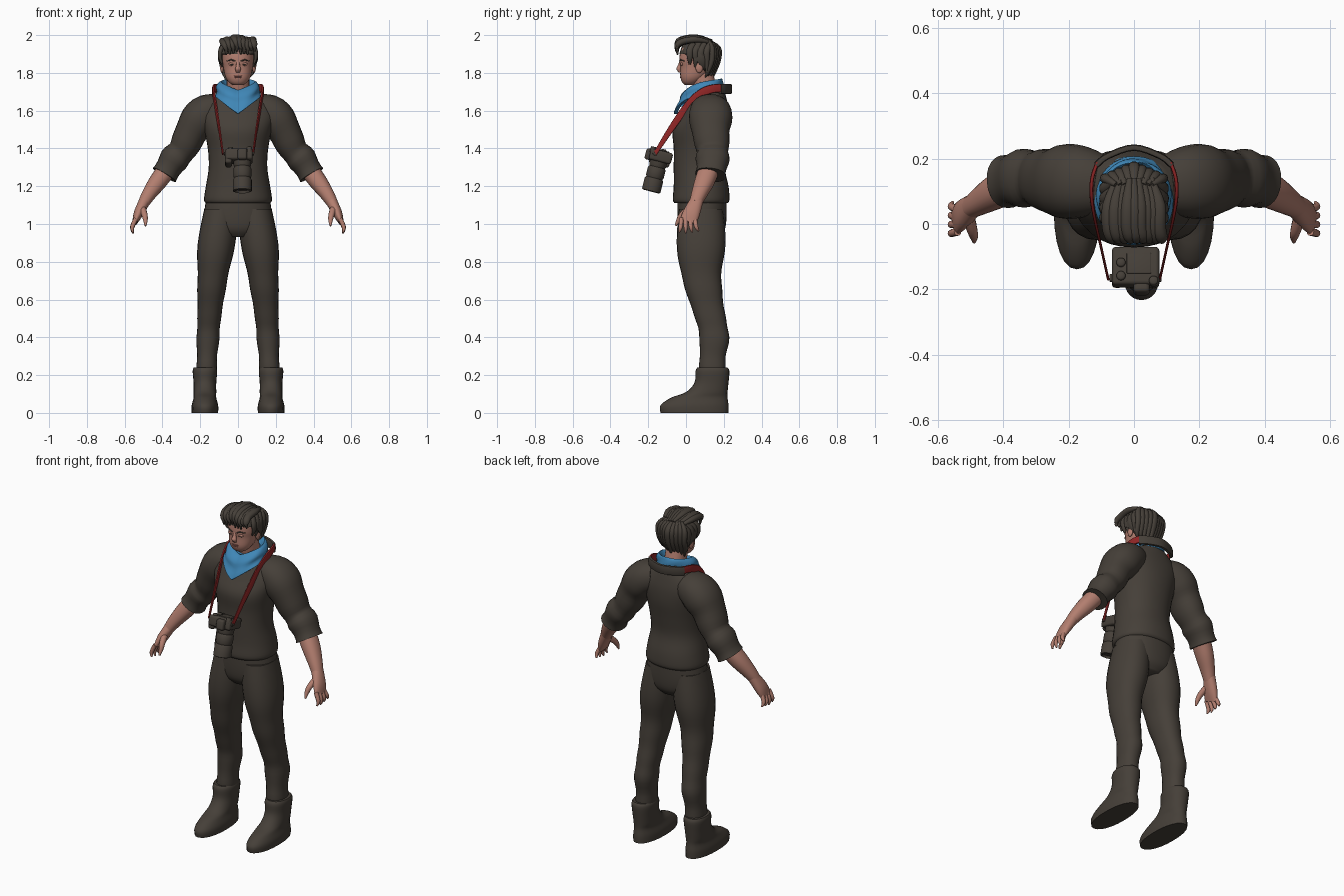
import bpy, bmesh, math, random
from mathutils import Vector, Matrix

if "Cube" in bpy.data.objects:
    bpy.data.objects.remove(bpy.data.objects["Cube"], do_unlink=True)
random.seed(4)
Y, Z = Vector((0, 1, 0)), Vector((0, 0, 1))
SIDES = {"left": 1, "right": -1}


def material(name, *colour):
    paint = bpy.data.materials.new(name)
    paint.use_nodes = True
    paint.diffuse_color = (*colour, 1)
    shader = paint.node_tree.nodes["Principled BSDF"]
    shader.inputs["Base Color"].default_value = (*colour, 1)
    shader.inputs["Roughness"].default_value = .8
    return paint


BROWN = material("dark_brown", .06, .05, .04)
SKIN = material("skin", .45, .21, .16)
LIP = material("lip", .33, .12, .1)
BLUE = material("scarf_blue", .05, .24, .47)
RED = material("strap_red", .29, .02, .02)


def finish(name, bm, paint):
    """Turn a bmesh into a smooth-shaded object with sharp edges kept."""
    bmesh.ops.recalc_face_normals(bm, faces=bm.faces)
    mesh = bpy.data.meshes.new(name)
    bm.to_mesh(mesh)
    bm.free()
    mesh.materials.append(paint)
    part = bpy.data.objects.new(name, mesh)
    bpy.context.collection.objects.link(part)
    bpy.ops.object.select_all(action="DESELECT")
    part.select_set(True)
    bpy.context.view_layer.objects.active = part
    bpy.ops.object.shade_smooth_by_angle(angle=math.radians(50))


def join_rows(name, rows, paint):
    """Join closed rows of points into one capped surface."""
    bm = bmesh.new()
    rows = [[bm.verts.new(point) for point in row] for row in rows]
    for low, high in zip(rows, rows[1:]):
        for i in range(len(low)):
            bm.faces.new((low[i - 1], low[i], high[i], high[i - 1]))
    bm.faces.new(rows[0])
    bm.faces.new(rows[-1])
    finish(name, bm, paint)


def smooth_path(rings, steps):
    """Pass a smooth curve through rings of any number of values."""
    points = [Vector(ring) for ring in rings]
    points = [points[0], *points, points[-1]]
    path = []
    for before, start, end, after in zip(points, points[1:], points[2:], points[3:]):
        leave, arrive = (end - before) / 2, (after - start) / 2
        for k in range(steps):
            t = k / steps
            ease = t * t * (3 - 2 * t)
            path.append(start.lerp(end, ease) + leave * (t * (1 - t) ** 2) - arrive * (t * t * (1 - t)))
    return path + [points[-1]]


def loft(name, rings, paint, side=1, ref=Y, flat=False, sides=24, power=2.2,
         steps=4, depth=1, ripple=0, matrix=Matrix()):
    """Rings are x, y, z, half width and, unless depth sets it, half depth along ref."""
    rings = [ring if len(ring) > 4 else (*ring, ring[3] * depth) for ring in rings]
    path = smooth_path(rings, steps)
    last = len(path) - 1
    rows = []
    for i, ring in enumerate(path):
        along = path[min(i + 1, last)] - path[max(i - 1, 0)]
        tangent = Z if flat else along.to_3d().normalized()
        deep = (ref - tangent * ref.dot(tangent)).normalized()
        wide = deep.cross(tangent)
        crease = 1 + ripple * math.sin(i * 1.3) * i / last
        row = []
        for k in range(sides):
            c, s = math.cos(math.tau * k / sides), math.sin(math.tau * k / sides)
            point = (ring.to_3d() + wide * math.copysign(abs(c) ** (2 / power), c) * ring[3] * crease
                     + deep * math.copysign(abs(s) ** (2 / power), s) * ring[4] * crease)
            point.x *= side
            row.append(matrix @ point)
        rows.append(row)
    join_rows(name, rows, paint)


def stack(name, rings, paint, x=0, **options):
    """Level rings given as y, z, half width, half depth."""
    loft(name, [(x, *ring) for ring in rings], paint, flat=True, **options)


def ball(name, place, size, paint):
    bm = bmesh.new()
    bmesh.ops.create_uvsphere(bm, u_segments=20, v_segments=12, radius=1,
                              matrix=Matrix.LocRotScale(place, None, size))
    finish(name, bm, paint)


# Sweater body with a rolled hem, and trouser hips
stack("sweater_body", [
    (.08, 1.11, .17, .14), (.08, 1.13, .18, .15), (.08, 1.2, .17, .145), (.07, 1.3, .155, .135),
    (.075, 1.4, .16, .14), (.08, 1.5, .18, .15), (.1, 1.58, .2, .13), (.11, 1.64, .175, .11),
    (.115, 1.7, .1, .09)], BROWN, sides=32)
stack("trouser_hips", [(.085, 1.15, .165, .13), (.085, 1.04, .18, .13), (.085, .97, .155, .12),
                       (.085, .93, .08, .09)], BROWN, sides=32)

# Limbs
LEG = [(.08, 1.08, .09), (.08, .9, .1), (.08, .75, .083), (.1, .62, .072),
       (.13, .5, .062), (.15, .4, .06), (.14, .28, .053), (.14, .2, .053)]
BOOT = [(.045, 0, .07, .18), (.045, .04, .07, .18), (.07, .08, .06, .15), (.11, .11, .06, .11),
        (.135, .16, .06, .09), (.14, .22, .065, .09), (.14, .24, .06, .08)]
SLEEVE = [(.1, .12, 1.61, .08), (.18, .13, 1.58, .1), (.24, .13, 1.5, .09),
          (.29, .14, 1.4, .075), (.34, .14, 1.34, .075), (.39, .13, 1.26, .068)]
FOREARM = [(.36, .13, 1.31, .05), (.42, .1, 1.23, .048), (.47, .07, 1.16, .038), (.5, .05, 1.11, .03)]
PALM = [(.49, .06, 1.13, .03, .034), (.525, .03, 1.06, .026, .045), (.545, .01, 1.01, .014, .044)]
THUMB = [(.51, .03, 1.09, .02), (.495, -.02, 1.05, .016), (.49, -.04, 1.02, .012), (.49, -.055, .99, .005)]
for label, side in SIDES.items():
    loft(label + "_trouser_leg", [(.17 - .07 * z * z, y, z, width) for y, z, width in LEG],
         BROWN, side, flat=True, depth=1.3, ripple=.04)
    stack(label + "_boot", BOOT, BROWN, x=.175, side=side)
    loft(label + "_sleeve", SLEEVE, BROWN, side, depth=1.15, ripple=.06)
    loft(label + "_forearm", FOREARM, SKIN, side, depth=1.1)
    loft(label + "_palm", PALM, SKIN, side)
    loft(label + "_thumb", THUMB, SKIN, side, sides=10)
    # Fingers fan out, the middle ones longest
    for i, finger in enumerate(("index", "middle", "ring", "little")):
        y = i * .023 - .024
        reach = .06 - .006 * abs(i - 1)
        loft(f"{label}_{finger}_finger", [
            (.54, y, 1.03, .012), (.56, y * 1.2, 1.01 - reach / 2, .011),
            (.555, y * 1.5, 1.01 - reach, .004)], SKIN, side, sides=10)

# Neck, head and face
loft("neck", [(0, .12, 1.64, .06), (0, .08, 1.81, .06)], SKIN)
stack("head", [
    (.02, 1.735, .025, .025), (.025, 1.75, .048, .045), (.04, 1.78, .067, .07), (.06, 1.83, .078, .09),
    (.065, 1.87, .083, .1), (.07, 1.93, .08, .095), (.075, 1.96, .05, .06)], SKIN, sides=32)
stack("nose", [(-.024, 1.868, .008, .008), (-.033, 1.84, .01, .01), (-.038, 1.82, .015, .013),
               (-.03, 1.802, .01, .008)], SKIN, sides=12)
ball("upper_lip", (0, -.025, 1.784), (.024, .008, .004), LIP)
ball("lower_lip", (0, -.025, 1.776), (.02, .008, .004), LIP)
for label, side in SIDES.items():
    loft(label + "_eyebrow", [(.014, -.033, 1.861, .003), (.035, -.029, 1.869, .004),
                              (.06, -.008, 1.862, .002)], BROWN, side, sides=8)
    ball(label + "_eyelid", (.033 * side, -.022, 1.846), (.017, .008, .009), SKIN)
    ball(label + "_eye", (.033 * side, -.026, 1.844), (.011, .005, .004), BROWN)
    ball(label + "_ear", (.085 * side, .07, 1.83), (.01, .02, .03), SKIN)

# Hair: scalp shell tucked inside the head over the face, then swept clumps
bm = bmesh.new()
bmesh.ops.create_uvsphere(bm, u_segments=64, v_segments=40, radius=1)
scalp = Vector((0, .07, 1.884))
for vert in bm.verts:
    angle = math.atan2(vert.co.y, vert.co.x)
    wave = 1 + .02 * math.sin(14 * angle + 5 * vert.co.z)
    point = vert.co * Vector((.1, .11, .106)).length / 3 ** .5 * wave + scalp
    if point.z < 1.9 and point.y < .035 + max(0, 1.87 - point.z):
        point = scalp.lerp(point, .55)
    vert.co = point
finish("hair_cap", bm, BROWN)
for i in range(9):
    x = (i - 4) * .019
    lift = .012 * math.cos(x * 20) + random.uniform(-.006, .005)
    tip = random.uniform(-.012, .012)
    loft(f"fringe_clump_{i + 1}", [
        (x * .7, .14, 1.955 + lift, .008), (x, .06, 1.972 + lift, .02), (x, -.01, 1.965 + lift, .022),
        (x + .01, -.045, 1.945 + lift, .018), (x + .014, -.045, 1.905 + tip, .004)],
        BROWN, ref=Z, sides=10, depth=.8)
    back = .172 - abs(x) * .45
    loft(f"back_clump_{i + 1}", [
        (x * .7, .12, 1.97, .01), (x * 1.1, back, 1.93, .018), (x * 1.1, back, 1.87, .018),
        (x, back - .02, 1.81, .014), (x * .8, back - .035, 1.77 + tip, .004)],
        BROWN, sides=10, depth=.8)
for label, side in SIDES.items():
    for i in range(4):
        y = .02 + i * .03
        loft(f"{label}_side_clump_{i + 1}", [
            (.07, y + .02, 1.955, .01), (.092, y, 1.92, .012), (.094, y, 1.88, .01),
            (.083, y, 1.845 - i * .015, .004)], BROWN, side, sides=10, depth=1.5)

# Scarf: a folded ring whose lower edge drops to a point in front;
# rows are half width, half depth, y, back height and front height
SCARF = [(.065, .07, .1, 1.72, 1.71), (.09, .09, .1, 1.755, 1.725), (.114, .113, .085, 1.73, 1.69),
         (.114, .12, .08, 1.7, 1.65), (.12, .136, .074, 1.68, 1.6), (.108, .12, .075, 1.68, 1.6)]
rows = []
for j, (width, deep, y, back, front) in enumerate(smooth_path(SCARF, 3)):
    row = []
    for k in range(48):
        angle = math.tau * k / 48
        c, s = math.cos(angle), math.sin(angle)
        fold = 1 + .018 * math.sin(5 * angle + j * .8)
        drop = 1 - abs(c) if s < 0 else 0
        row.append((width * c * fold, y + deep * s * fold, back + (front - back) * drop + .015 * s))
    rows.append(row)
join_rows("neck_scarf", rows, BLUE)

# Strap: red ribbons down the chest, dark pad behind the neck
STRAP = [(.08, -.165, 1.37, .004, .01), (.1, -.075, 1.51, .004, .017), (.12, .015, 1.635, .005, .02),
         (.13, .085, 1.695, .006, .022), (.128, .14, 1.716, .006, .022), (.112, .19, 1.72, .006, .022)]
for label, side in SIDES.items():
    loft(label + "_strap", STRAP, RED, side, ref=Z, sides=12, power=4)
loft("strap_pad", [(x, .234 - 4 * x * x, 1.715, .01) for x in (.116, .08, 0, -.08, -.116)],
     BROWN, ref=Z, sides=12, power=4, depth=2.7)

# Camera hanging with the lens pointing down
HANG = Matrix.Translation((.005, -.14, 1.35)) @ Matrix.Rotation(-.25, 4, "X")


def box(name, place, size, bevel=.012):
    bm = bmesh.new()
    bmesh.ops.create_cube(bm, size=1, matrix=HANG @ Matrix.LocRotScale(place, None, size))
    bmesh.ops.bevel(bm, geom=bm.edges[:], offset=bevel, segments=3, profile=.5, affect="EDGES")
    finish(name, bm, BROWN)


def barrel(name, x, y, profile):
    stack(name, [(y, z, radius, radius) for z, radius in profile], BROWN, x=x, power=2, steps=1, matrix=HANG)


box("camera_body", (0, .005, .01), (.145, .12, .06))
box("camera_grip", (-.055, .005, -.01), (.036, .11, .06))
box("camera_prism", (.018, -.06, .005), (.05, .036, .06))
box("camera_screen", (.01, .01, .04), (.075, .065, .008), .003)
barrel("camera_lens", .018, 0, [
    (0, .046), (-.04, .046), (-.05, .042), (-.06, .048), (-.1, .048), (-.11, .044),
    (-.12, .05), (-.18, .05), (-.184, .04), (-.17, .036)])
for name, x, y in (("rear", -.045, .012), ("mode", -.045, -.03), ("shutter", .055, -.045)):
    barrel(f"camera_{name}_dial", x, y, [(.02, .014), (.046, .014), (.05, .01)])
for label, side in SIDES.items():
    box(label + "_strap_lug", (.074 * side, -.03, .015), (.012, .022, .016), .003)
